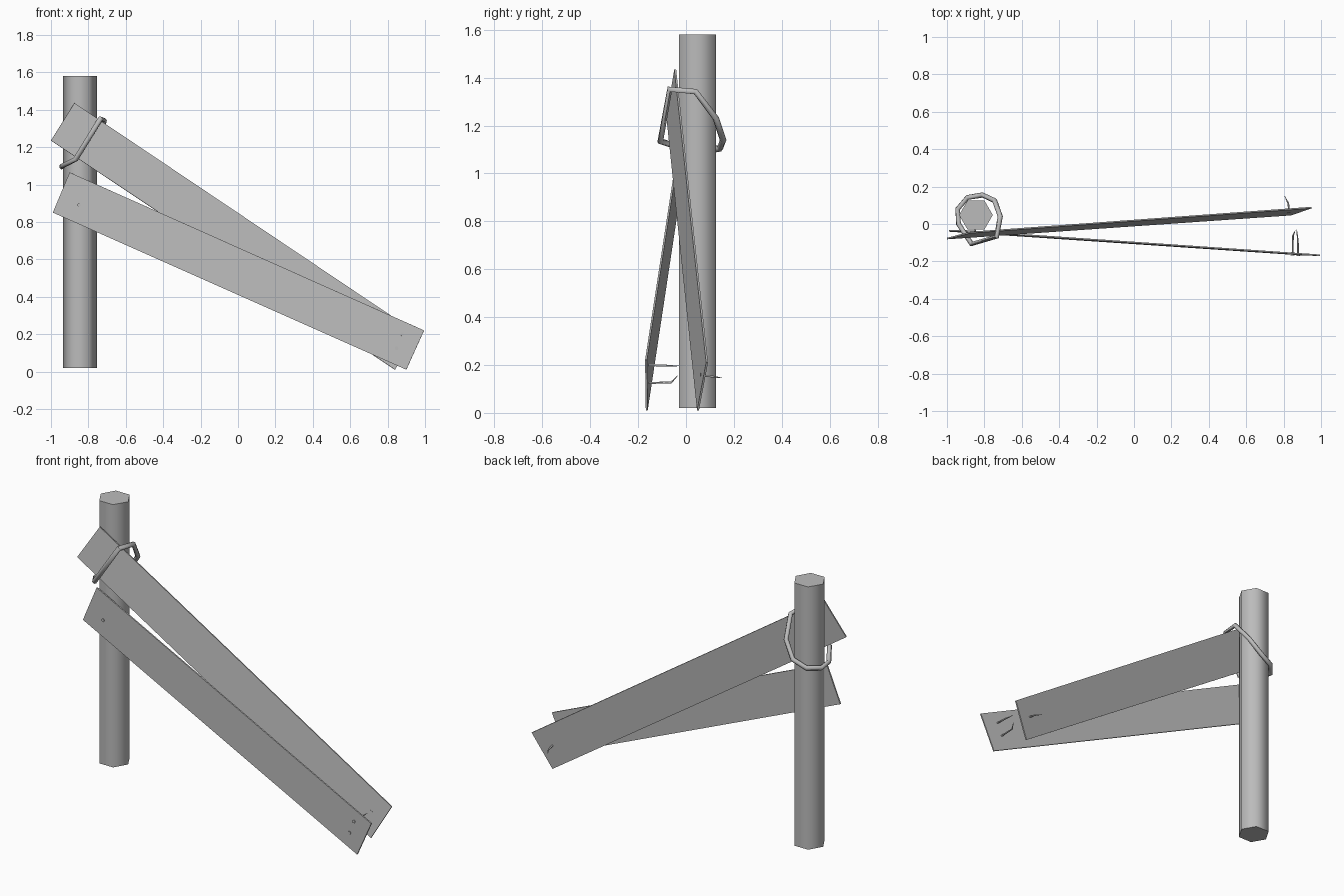
import bpy
import bmesh
import math
from mathutils import Vector

cube = bpy.data.objects.get("Cube")
if cube:
    bpy.data.objects.remove(cube, do_unlink=True)

grey = bpy.data.materials.new("plain grey")
grey.use_nodes = True
GREY = (0.5, 0.5, 0.5, 1.0)
grey.diffuse_color = GREY
grey.node_tree.nodes["Principled BSDF"].inputs["Base Color"].default_value = GREY


def select_only(obj):
    bpy.ops.object.select_all(action='DESELECT')
    obj.select_set(True)
    bpy.context.view_layer.objects.active = obj


def smooth(obj):
    select_only(obj)
    bpy.ops.object.shade_smooth_by_angle(angle=math.radians(65))


def add_plank(name, corners, thickness=0.008):
    """Thin board from its four corners, thickened evenly on both sides."""
    mesh = bpy.data.meshes.new(name)
    bm = bmesh.new()
    bm.faces.new([bm.verts.new(c) for c in corners])
    bm.to_mesh(mesh)
    bm.free()
    obj = bpy.data.objects.new(name, mesh)
    bpy.context.collection.objects.link(obj)
    mesh.materials.append(grey)
    solid = obj.modifiers.new("thickness", 'SOLIDIFY')
    solid.thickness = thickness
    solid.offset = 0
    return obj


def add_tube(name, points, radius, closed=False, taper=None):
    """Six-sided tube swept along straight segments."""
    curve = bpy.data.curves.new(name, 'CURVE')
    curve.dimensions = '3D'
    curve.bevel_depth = radius
    curve.bevel_resolution = 1
    curve.use_fill_caps = not closed
    spline = curve.splines.new('POLY')
    spline.points.add(len(points) - 1)
    for i, p in enumerate(points):
        spline.points[i].co = (*p, 1)
        if taper:
            spline.points[i].radius = taper[i]
    spline.use_cyclic_u = closed
    obj = bpy.data.objects.new(name, curve)
    bpy.context.collection.objects.link(obj)
    curve.materials.append(grey)
    select_only(obj)
    bpy.ops.object.convert(target='MESH')
    smooth(bpy.context.object)


def add_nail(name, *path):
    """Nail with a flat head at the first point, narrowing to its tip."""
    pts = [Vector(p) for p in path]
    along = (pts[1] - pts[0]).normalized()
    head = [pts[0], pts[0] + along * 0.003, pts[0] + along * 0.0035]
    tapers = [2.0, 2.0, 1.0] + [0.9] * (len(pts) - 2) + [0.25]
    add_tube(name, head + pts[1:], 0.005, taper=tapers)


# Hexagonal post
bpy.ops.mesh.primitive_cylinder_add(vertices=6, radius=0.09, depth=1.56,
                                    location=(-0.845, 0.048, 0.80),
                                    rotation=(0, 0, math.radians(30)))
post = bpy.context.object
post.name = "post"
post.data.materials.append(grey)
smooth(post)

# Two leaning planks
add_plank("upper_plank", [(-1.0, -0.078, 1.235), (0.84, 0.05, 0.01),
                          (0.95, 0.088, 0.21), (-0.875, -0.045, 1.435)])
add_plank("lower_plank", [(-0.99, -0.037, 0.85), (0.90, -0.164, 0.01),
                          (0.995, -0.167, 0.22), (-0.90, -0.037, 1.065)])

# Rope loop tying the upper plank to the post
add_tube("rope_loop", [(-0.735, -0.068, 1.352), (-0.715, 0.04, 1.342),
                       (-0.745, 0.125, 1.23), (-0.81, 0.155, 1.14),
                       (-0.89, 0.142, 1.105), (-0.943, 0.08, 1.095),
                       (-0.938, 0.0, 1.10), (-0.868, -0.107, 1.135)],
         0.014, closed=True)

# Nails through the planks
add_nail("lower_nail_top", (0.878, -0.17, 0.20), (0.876, -0.09, 0.198),
         (0.87, -0.03, 0.196))
add_nail("lower_nail_bent", (0.848, -0.168, 0.125), (0.85, -0.062, 0.127),
         (0.862, -0.035, 0.155))
add_nail("upper_nail_bent", (0.83, 0.06, 0.158), (0.825, 0.11, 0.152),
         (0.805, 0.15, 0.146))
add_nail("post_nail", (-0.85, -0.056, 0.89), (-0.85, 0.02, 0.89))
